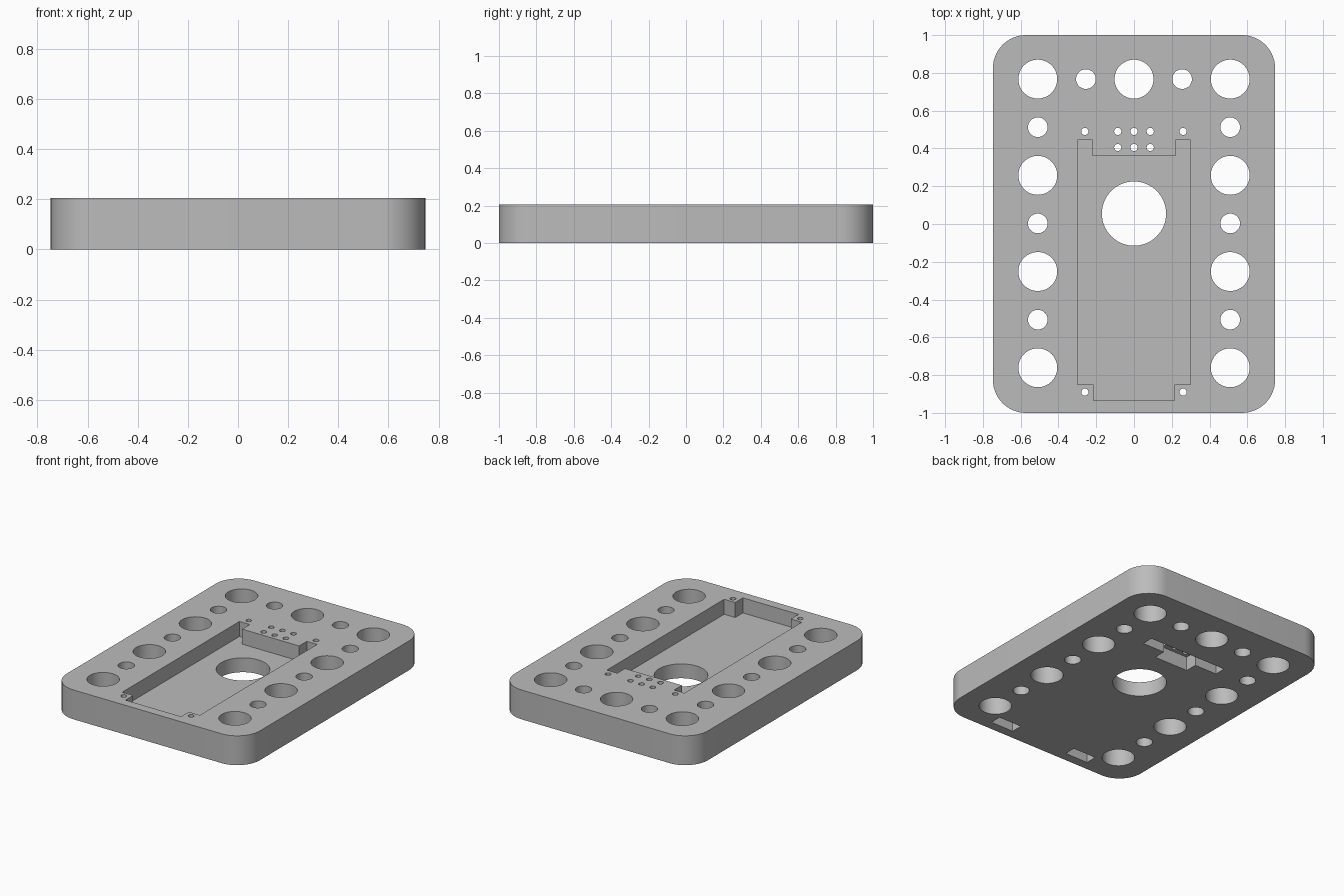
import bpy, bmesh, math

if "Cube" in bpy.data.objects:
    bpy.data.objects.remove(bpy.data.objects["Cube"])

WIDTH, LENGTH, HEIGHT = 1.494, 2.0, 0.205
FLOOR = 0.10          # pocket floor height
PITCH = 0.2547        # spacing of the hole pattern
SHIFT = 0.003         # pattern offset along y

grey = bpy.data.materials.new("plate_grey")
grey.use_nodes = True
COLOUR = (0.5, 0.5, 0.5, 1)
grey.diffuse_color = COLOUR
grey.node_tree.nodes["Principled BSDF"].inputs["Base Color"].default_value = COLOUR


def circle(x, y, r, n=48):
    return [(x + r * math.cos(2 * math.pi * i / n),
             y + r * math.sin(2 * math.pi * i / n)) for i in range(n)]


def rectangle(x0, x1, y0, y1):
    return [(x0, y0), (x1, y0), (x1, y1), (x0, y1)]


def rounded_rectangle(w, l, r, steps=14):
    pts = []
    for k, (sx, sy) in enumerate([(1, 1), (-1, 1), (-1, -1), (1, -1)]):
        for i in range(steps + 1):
            a = math.pi / 2 * (k + i / steps)
            pts.append((sx * (w / 2 - r) + r * math.cos(a),
                        sy * (l / 2 - r) + r * math.sin(a)))
    return pts


def extrude_outlines(name, outlines, z0, z1):
    """Make one object of upright prisms from counter-clockwise outlines."""
    bm = bmesh.new()
    for pts in outlines:
        low = [bm.verts.new((x, y, z0)) for x, y in pts]
        high = [bm.verts.new((x, y, z1)) for x, y in pts]
        bm.faces.new(low[::-1])
        bm.faces.new(high)
        for i in range(len(pts)):
            j = (i + 1) % len(pts)
            bm.faces.new((low[i], low[j], high[j], high[i]))
    mesh = bpy.data.meshes.new(name)
    bm.to_mesh(mesh)
    bm.free()
    mesh.materials.append(grey)
    obj = bpy.data.objects.new(name, mesh)
    bpy.context.collection.objects.link(obj)
    return obj


def cut(target, name, outlines, z0, z1):
    cutter = extrude_outlines(name, outlines, z0, z1)
    cutter.hide_render = True
    mod = target.modifiers.new(name, 'BOOLEAN')
    mod.operation = 'DIFFERENCE'
    mod.solver = 'EXACT'
    mod.object = cutter
    bpy.context.view_layer.objects.active = target
    bpy.ops.object.modifier_apply(modifier=mod.name)
    bpy.data.objects.remove(cutter)


# Plate body with rounded corners
plate = extrude_outlines("mounting_plate", [rounded_rectangle(WIDTH, LENGTH, 0.175)], 0, HEIGHT)

# Stepped pocket in the top
half = [(0.215, -0.935), (0.215, -0.85), (0.30, -0.85),
        (0.30, 0.445), (0.22, 0.445), (0.22, 0.36)]
pocket = half + [(-x, y) for x, y in reversed(half)]
cut(plate, "pocket", [pocket], FLOOR, HEIGHT + 0.1)

# Recesses in the underside: a T shape and two front slots
tee = [(0.13, 0.365), (0.13, 0.45), (0.30, 0.45), (0.30, 0.53)]
recesses = [tee + [(-x, y) for x, y in reversed(tee)],
            rectangle(0.22, 0.395, -0.935, -0.855),
            rectangle(-0.395, -0.22, -0.935, -0.855)]
cut(plate, "under_recesses", recesses, -0.1, FLOOR - 0.003)

# Border holes, alternating large and small
holes = [circle(0, 0.055, 0.17, 64)]
for n in range(-3, 4):
    radius = 0.103 if n % 2 else 0.052
    for side in (-1, 1):
        holes.append(circle(side * 2 * PITCH, n * PITCH + SHIFT, radius))
for n in (-1, 0, 1):
    holes.append(circle(n * PITCH, 3 * PITCH + SHIFT, 0.052 if n else 0.103))

# Screw and pin holes around the pocket
for side in (-1, 1):
    for y in (0.49, -0.89):
        holes.append(circle(side * 0.26, y, 0.019, 24))
for n in (-1, 0, 1):
    for y in (0.49, 0.405):
        holes.append(circle(n * 0.086, y, 0.019, 24))
cut(plate, "through_holes", holes, -0.1, HEIGHT + 0.1)

# Smooth round walls, keep edges sharp
bpy.ops.object.select_all(action='DESELECT')
plate.select_set(True)
bpy.context.view_layer.objects.active = plate
bpy.ops.object.shade_smooth_by_angle(angle=math.radians(30))
